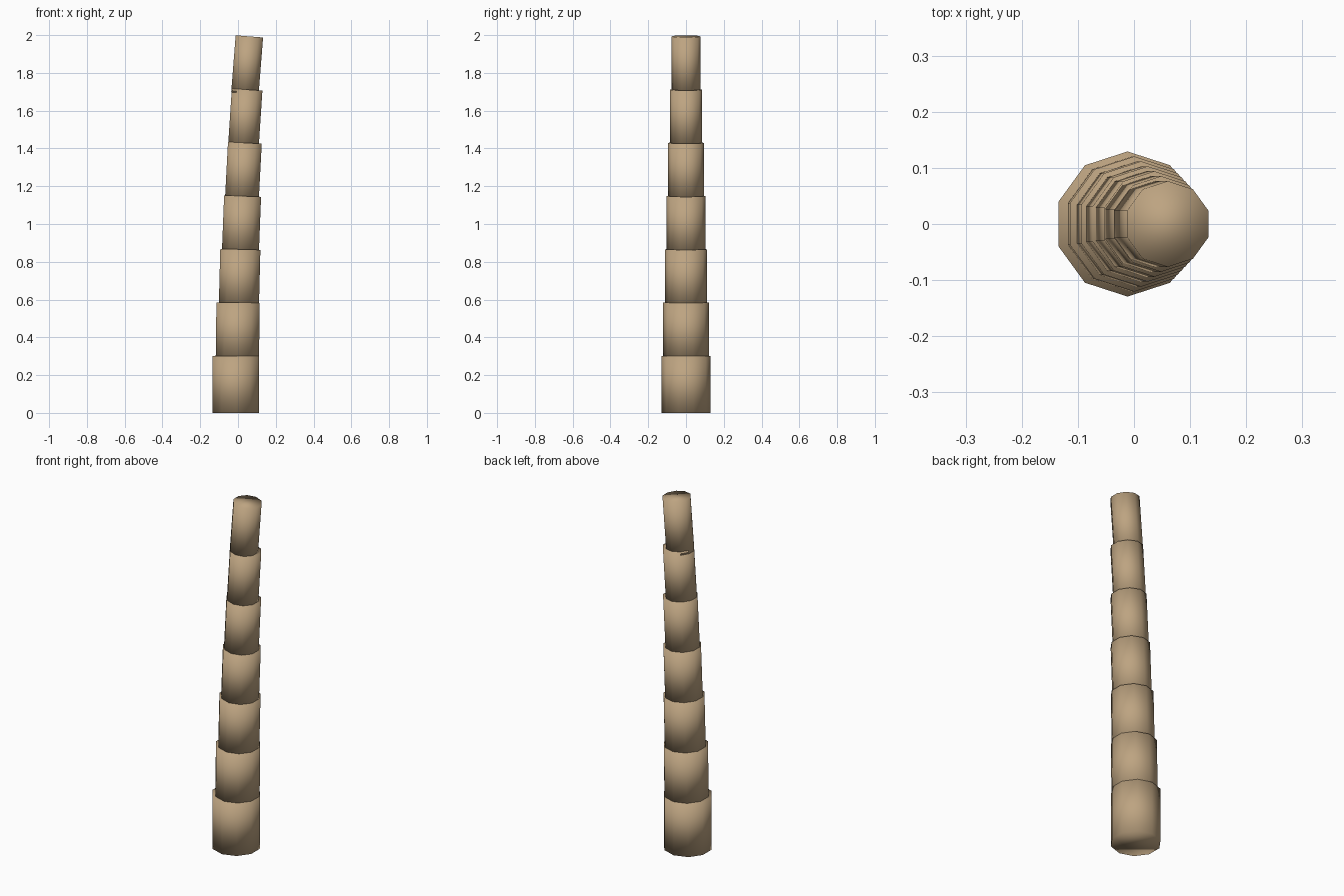
import bpy, bmesh, math
from mathutils import Matrix

if "Cube" in bpy.data.objects:
    bpy.data.objects.remove(bpy.data.objects["Cube"])

SIDES, COUNT = 10, 7

bark = bpy.data.materials.new("tan bark")
bark.diffuse_color = (0.51, 0.37, 0.22, 1.0)
bark.use_nodes = True
bark.node_tree.nodes["Principled BSDF"].inputs["Base Color"].default_value = bark.diffuse_color


def trunk_segment(name, radius, height, x, z, tilt):
    """Closed ten-sided drum, leaning towards +x about its base centre."""
    bm = bmesh.new()
    rings = []
    for h in (0.0, height):
        ring = []
        for k in range(SIDES):
            a = math.pi / 2 + 2 * math.pi * k / SIDES
            ring.append(bm.verts.new((radius * math.cos(a), radius * math.sin(a), h)))
        rings.append(ring)
    low, high = rings
    for k in range(SIDES):
        n = (k + 1) % SIDES
        bm.faces.new((low[k], low[n], high[n], high[k]))
    bm.faces.new(list(reversed(low)))
    bm.faces.new(high)
    for f in bm.faces:
        f.smooth = True
    bm.transform(Matrix.Translation((x, 0, z)) @ Matrix.Rotation(tilt, 4, 'Y'))
    mesh = bpy.data.meshes.new(name)
    bm.to_mesh(mesh)
    bm.free()
    mesh.materials.append(bark)
    ob = bpy.data.objects.new(name, mesh)
    bpy.context.collection.objects.link(ob)
    return ob


# Stacked segments: each is thinner, shifted sideways and leans a little more
for i in range(COUNT):
    trunk_segment(f"trunk_segment_{i + 1}",
                  radius=0.1293 - 0.0088 * i,
                  height=0.302,
                  x=-0.0115 + 0.008 * i,
                  z=0.282 * i,
                  tilt=math.radians(0.75 * i))
